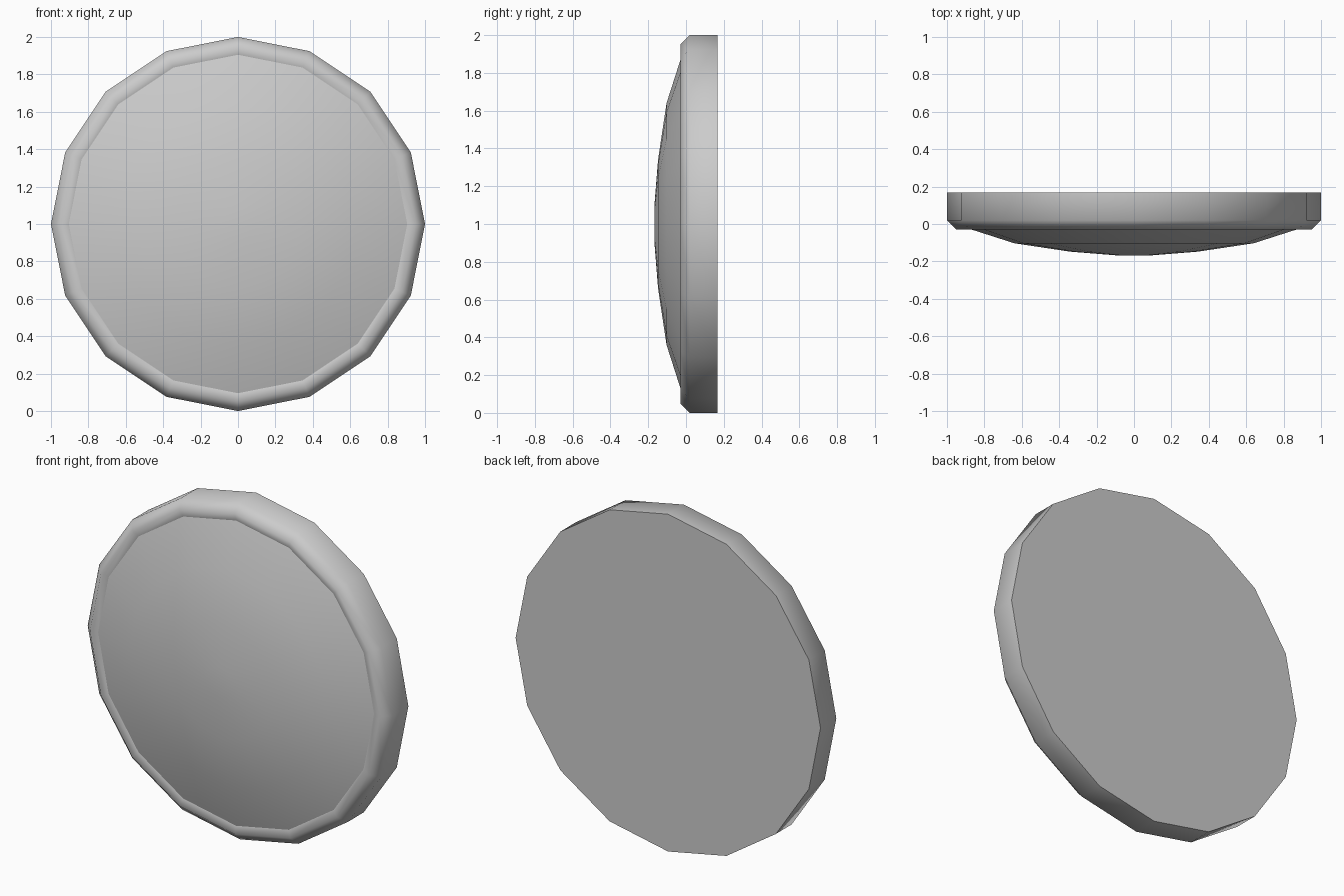
import bpy, bmesh, math

if "Cube" in bpy.data.objects:
    bpy.data.objects.remove(bpy.data.objects["Cube"])

SIDES = 16


def lathe(name, profile, cap_first=False, cap_last=False):
    """Revolve (radius, y) points about the disc's y axis, centred at z = 1."""
    bm = bmesh.new()
    rings = []
    for r, y in profile:
        ring = []
        for i in range(SIDES):
            a = 2 * math.pi * i / SIDES
            ring.append(bm.verts.new((r * math.cos(a), y, 1 + r * math.sin(a))))
        rings.append(ring)
    for a, b in zip(rings, rings[1:]):
        for i in range(SIDES):
            j = (i + 1) % SIDES
            bm.faces.new((a[i], a[j], b[j], b[i])).smooth = True
    # Flat caps keep a crisp border
    for use, ring in ((cap_first, rings[0]), (cap_last, rings[-1])):
        if use:
            cap = bm.faces.new(ring)
            cap.smooth = True
            if ring is rings[0]:
                for e in cap.edges:
                    e.smooth = False
    bmesh.ops.recalc_face_normals(bm, faces=bm.faces)
    mesh = bpy.data.meshes.new(name)
    bm.to_mesh(mesh)
    bm.free()
    obj = bpy.data.objects.new(name, mesh)
    bpy.context.collection.objects.link(obj)
    return obj


# Flat-backed body with a bevelled front rim
lathe("rim_body", [(1.0, 0.168), (1.0, 0.02), (0.95, -0.03), (0.905, -0.018)],
      cap_first=True)

# Shallow domed front, set inside the rim
dome = lathe("front_dome", [(0.905, -0.018), (0.64, -0.103), (0.34, -0.148),
                            (0.09, -0.168)], cap_last=True)
# Open dome: make its normals face the front
if sum(p.normal.y * p.area for p in dome.data.polygons) > 0:
    dome.data.flip_normals()
